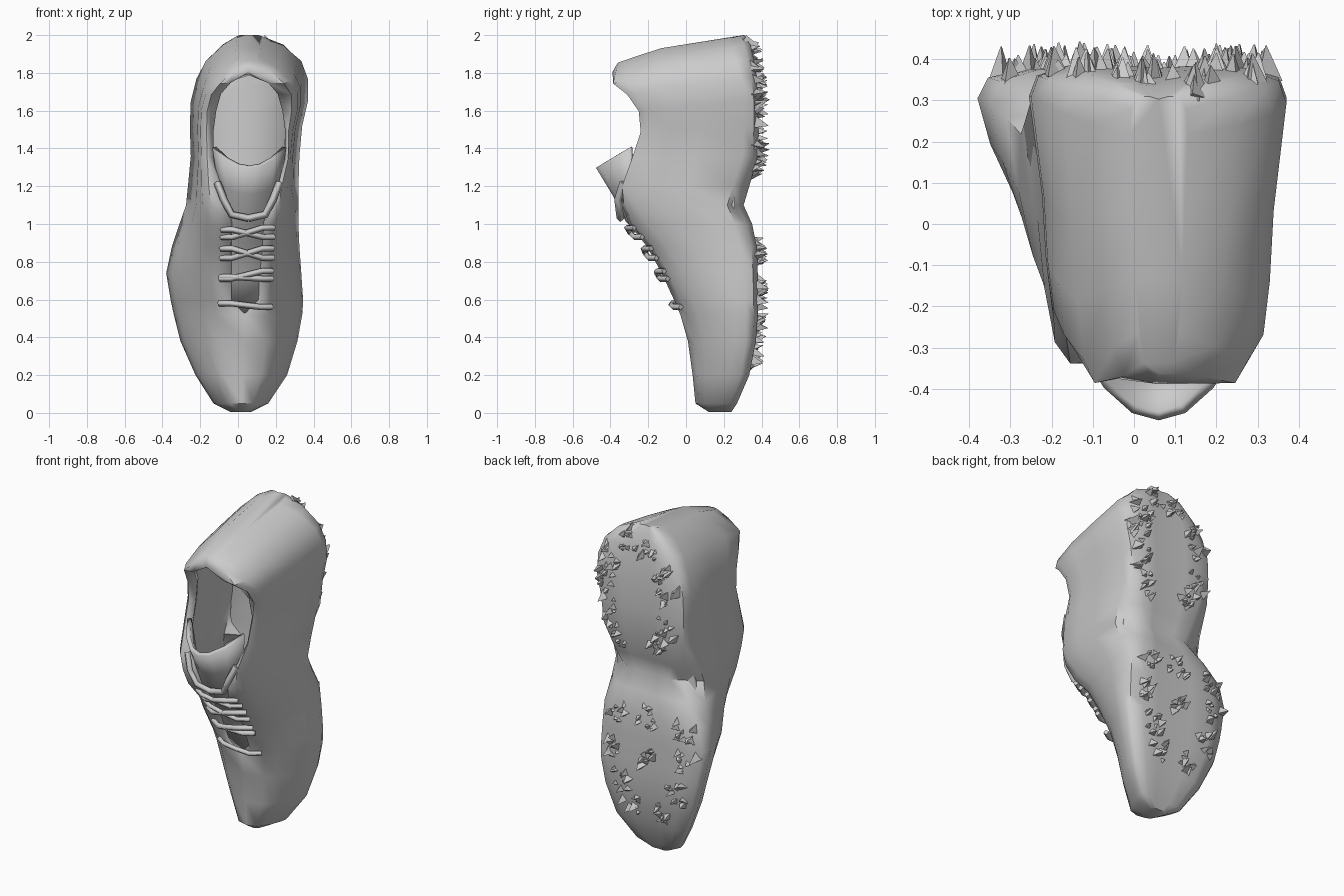
import bpy, bmesh, math, random
from mathutils import Vector, Matrix

if "Cube" in bpy.data.objects:
    bpy.data.objects.remove(bpy.data.objects["Cube"])

random.seed(4)

# Stations toe to heel: z, x left, x right, y of upper, y of sole, throat half gap, heel blend
ST = [
    (0.005, -.04, .07, .12, .24, 0, 0), (.05, -.13, .16, .05, .27, 0, 0),
    (.2, -.225, .26, .035, .335, 0, 0), (.38, -.305, .315, .01, .37, 0, 0),
    (.52, -.34, .34, -.03, .38, 0, 0), (.59, -.355, .345, -.06, .38, .08, 0),
    (.74, -.38, .335, -.13, .38, .085, .1), (.88, -.35, .325, -.21, .375, .09, .2),
    (1.0, -.31, .32, -.31, .35, .09, .4), (1.1, -.275, .32, -.35, .305, .11, .6),
    (1.2, -.265, .32, -.35, .335, .15, .8), (1.36, -.25, .325, -.285, .38, .19, 1),
    (1.52, -.255, .34, -.24, .385, .19, 1), (1.65, -.25, .37, -.25, .385, .175, 1),
    (1.77, -.22, .37, -.31, .375, .15, 1), (1.87, -.17, .335, -.395, .36, .1, .85),
    (1.95, -.09, .25, -.4, .34, 0, .5), (2.0, -.01, .13, -.37, .31, 0, .4),
]
# Half cross-sections (sideways, depth) for the domed toe and upright heel
DOME = [(0, 0), (.42, .08), (.6, .22), (.79, .42), (.93, .65), (1, .85), (.94, .95), (.7, 1), (.35, 1), (0, .99)]
HEEL = [(0, .03), (.72, 0), (.82, .06), (.87, .25), (.9, .5), (1, .88), (.94, .96), (.7, 1), (.35, 1), (0, .99)]


def lerp(a, b, t):
    return a + (b - a) * t


def table(rows, x, c):
    for a, b in zip(rows, rows[1:]):
        if x <= b[0]:
            return lerp(a[c], b[c], max(0, (x - a[0]) / (b[0] - a[0])))
    return rows[-1][c]


def centre(z):
    return .02 + .04 * min(z / 1.2, 1)


HEEL_END = [(-.4, 1.84), (-.2, 1.91), (-.05, 1.955), (.12, 1.955), (.3, 2.0)]


def lean(z, y):
    # slope of the back of the heel
    return z - max(0, (z - 1.3) / .7) * (2 - table(HEEL_END, y, 1))


def finish(name, bm, thick=0, angle=50):
    me = bpy.data.meshes.new(name)
    bm.to_mesh(me)
    bm.free()
    ob = bpy.data.objects.new(name, me)
    bpy.context.collection.objects.link(ob)
    if thick:
        m = ob.modifiers.new("thickness", 'SOLIDIFY')
        m.thickness, m.offset = thick, -1
    bpy.ops.object.select_all(action='DESELECT')
    ob.select_set(True)
    bpy.context.view_layer.objects.active = ob
    bpy.ops.object.shade_smooth_by_angle(angle=math.radians(angle))
    return ob


def skin(bm, rows):
    vs = [[bm.verts.new(p) for p in r] for r in rows]
    for a, b in zip(vs, vs[1:]):
        for i in range(len(a) - 1):
            bm.faces.new((a[i], a[i + 1], b[i + 1], b[i]))
    return vs


# Shoe shell: upper and sole lofted in one piece, open along the throat and collar
rows = []
for z, xl, xr, yf, yb, gap, w in ST:
    xc = centre(z)
    waist = 1 - .3 * max(0, 1 - abs(z - 1.1) / .2)
    ring = []
    for side in (-1, 1):
        half = (xc - xl) if side < 0 else (xr - xc)
        pts = []
        for k, (d, h) in enumerate(zip(DOME, HEEL)):
            u, v = lerp(d[0], h[0], w), lerp(d[1], h[1], w)
            u = gap / half if k == 0 else u
            if k == 1:
                u = max(u, gap / half + .06)
            if k >= 6:
                u *= waist
            y = lerp(yf, yb, v)
            pts.append((xc + side * u * half, y, lean(z, y)))
        ring += pts if side < 0 else pts[-2::-1]
    rows.append(ring)
bm = bmesh.new()
vs = skin(bm, rows)
bm.faces.new(vs[0])
bm.faces.new(vs[-1])
bmesh.ops.remove_doubles(bm, verts=bm.verts, dist=.0005)
bmesh.ops.recalc_face_normals(bm, faces=bm.faces)
finish("shoe_shell", bm, .04)

# Insole inside the shoe
bm = bmesh.new()
rows = []
for z in (.6, .8, 1.0, 1.2, 1.4, 1.6, 1.75, 1.86, 1.92):
    xc, xl, xr = centre(z), table(ST, z, 1), table(ST, z, 2)
    rows.append([(lerp(xc, e, .86), .24, lean(z, .24)) for e in (xl, xc, xr)])
skin(bm, rows)
finish("insole", bm, .02)

# Tongue: arched strip flaring out of the throat
bm = bmesh.new()
rows = []
for z, y, hw, drop, lift in [(.54, .0, .11, .04, 0), (.75, -.1, .12, .05, 0), (.92, -.2, .12, .05, 0),
                             (1.03, -.3, .12, .06, .02), (1.17, -.37, .15, .1, .05), (1.31, -.455, .175, .17, .1)]:
    rows.append([(centre(z) + hw * u, y + drop * u * u, z + lift * u * u)
                 for u in (-1, -.65, -.3, 0, .3, .65, 1)])
skin(bm, rows)
finish("tongue", bm, -.025)


# Laces: flat bars, crossings and the two loose ends beside the collar
def lace(name, pts, r=.016):
    cu = bpy.data.curves.new(name, 'CURVE')
    cu.dimensions = '3D'
    cu.bevel_depth, cu.bevel_resolution, cu.use_fill_caps = r, 0, True
    sp = cu.splines.new('POLY')
    sp.points.add(len(pts) - 1)
    for p, (x, z, out) in zip(sp.points, pts):
        p.co = (x, table(ST, z, 3) - out, z, 1)
    ob = bpy.data.objects.new(name, cu)
    bpy.context.collection.objects.link(ob)


for i, (za, zb) in enumerate([(.58, .56), (.72, .71), (.71, .75), (.82, .87), (.87, .82), (.93, .98), (.97, .93)]):
    c = centre(za)
    lace(f"lace_bar_{i}", [(c - .14, za, -.02), (c - .08, za, .02), (c, (za + zb) / 2, .025),
                           (c + .08, zb, .02), (c + .14, zb, -.02)])
for side, n in ((-1, "left"), (1, "right")):
    lace(f"lace_end_{n}", [(.055, 1.03, .025), (.055 + side * .09, 1.05, .02), (.055 + side * .13, 1.13, .01),
                           (.055 + side * .165, 1.22, -.01)], .02)

# Sole tread: clusters of jagged studs under the ball and the heel
PATCHES = [(-.25, .85), (0, .86), (.19, .85), (-.27, .65), (.0, .62), (.22, .63), (-.19, .45), (.17, .44),
           (-.1, .3), (.12, .29), (.22, 1.32), (-.07, 1.31), (.27, 1.47), (-.13, 1.46), (.28, 1.63),
           (-.14, 1.63), (.26, 1.78), (-.1, 1.78), (.0, 1.88), (.15, 1.89)]
bm = bmesh.new()
for px, pz in PATCHES:
    for _ in range(9):
        x, z = px + random.uniform(-.06, .06), pz + random.uniform(-.065, .065)
        x = min(max(x, table(ST, z, 1) + .05), table(ST, z, 2) - .05)
        base = table(ST, z, 4) - .035
        tip = random.uniform(.05, .095)
        m = (Matrix.Translation((x, base + tip / 2, z))
             @ Matrix.Rotation(random.uniform(-.35, .35), 4, 'X')
             @ Matrix.Rotation(-math.pi / 2, 4, 'X')
             @ Matrix.Rotation(random.uniform(0, 6), 4, 'Z'))
        bmesh.ops.create_cone(bm, cap_ends=True, segments=3, radius1=random.uniform(.03, .045),
                              radius2=.002, depth=tip, matrix=m)
finish("sole_studs", bm, 0, 20)
